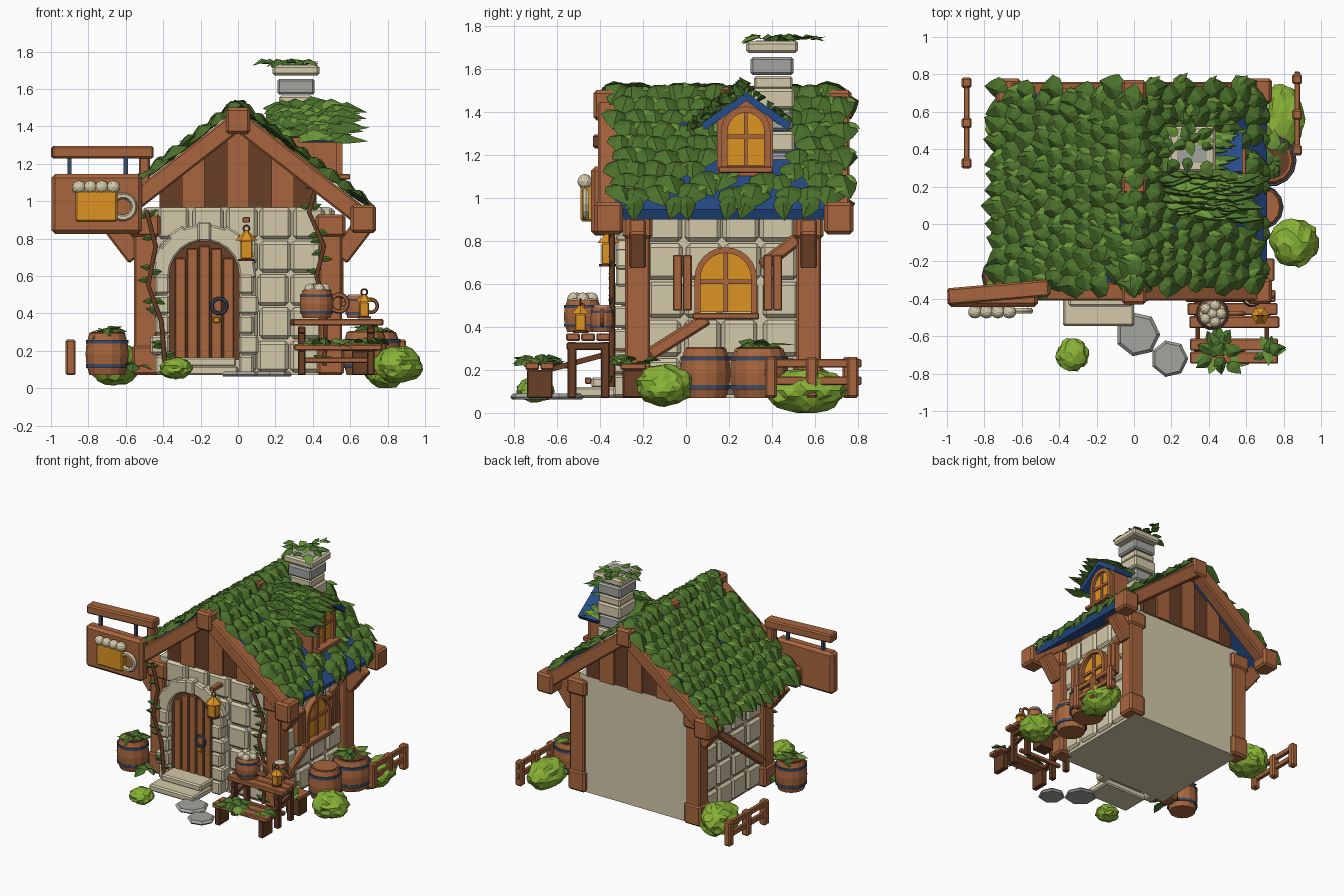
import bpy, bmesh, math, random
from mathutils import Vector, Matrix

if "Cube" in bpy.data.objects:
    bpy.data.objects.remove(bpy.data.objects["Cube"])
random.seed(4)
R = random.uniform

def mat(name, r, g, b):
    m = bpy.data.materials.new(name)
    m.diffuse_color = [((c / 255 + .055) / 1.055) ** 2.4 for c in (r, g, b)] + [1]
    m.use_nodes = True
    m.node_tree.nodes["Principled BSDF"].inputs["Base Color"].default_value = m.diffuse_color
    return m
STONE, WOOD = mat("stone", 212, 202, 170), mat("wood", 168, 102, 62)
DARK, SPRIG = mat("dark_wood", 104, 62, 38), mat("light_leaf", 108, 152, 58)
LEAF, BUSH = mat("leaf_green", 76, 114, 44), mat("bush_green", 136, 178, 54)
AMBER, BLUE = mat("amber", 222, 148, 34), mat("roof_blue", 38, 76, 138)
GREY, IRON = mat("grey_stone", 164, 164, 160), mat("iron", 62, 76, 102)

def finish(name, bm, m, bevel=0):
    bmesh.ops.recalc_face_normals(bm, faces=bm.faces)
    me = bpy.data.meshes.new(name)
    bm.to_mesh(me); bm.free()
    me.materials.append(m)
    o = bpy.data.objects.new(name, me)
    bpy.context.collection.objects.link(o)
    if bevel:
        b = o.modifiers.new("bevel", 'BEVEL')
        b.width, b.segments, b.limit_method = bevel, 1, 'ANGLE'
    return o

def box(name, c, size, m, bevel=.01, rot=None):
    bm = bmesh.new()
    M = Matrix.Translation(c) @ (rot or Matrix()) @ Matrix.Diagonal((*size, 1))
    bmesh.ops.create_cube(bm, size=1, matrix=M)
    return finish(name, bm, m, bevel)

def beam(name, a, b, w, d, m, bevel=.01):
    a, b = Vector(a), Vector(b)
    q = (b - a).to_track_quat('Z', 'Y').to_matrix().to_4x4()
    return box(name, (a + b) / 2, (w, d, (b - a).length), m, bevel, q)

# wall frames: u across, v up, w outwards
FRONT = lambda u, v, w: (u, -w, v)
BACK = lambda u, v, w: (u, w, v)
RIGHT = lambda u, v, w: (w, u, v)
LEFT = lambda u, v, w: (-w, u, v)

def plate(name, side, pts, w0, w1, m, bevel=0):
    bm = bmesh.new()
    lo, hi = [[bm.verts.new(side(u, v, w)) for u, v in pts] for w in (w0, w1)]
    bm.faces.new(lo); bm.faces.new(hi)
    for i in range(len(pts)):
        j = (i + 1) % len(pts)
        bm.faces.new((lo[i], lo[j], hi[j], hi[i]))
    return finish(name, bm, m, bevel)

def rect(u0, u1, v0, v1):
    return [(u0, v0), (u1, v0), (u1, v1), (u0, v1)]

def arch(u, v0, spring, r, n=12):
    arc = [(u + r * math.cos(math.pi * i / n), spring + r * math.sin(math.pi * i / n)) for i in range(n + 1)]
    return [(u + r, v0)] + arc + [(u - r, v0)]

def arch_band(name, side, u, v0, spring, r0, r1, w0, w1, m):
    plate(name, side, arch(u, v0, spring, r1) + arch(u, v0, spring, r0)[::-1], w0, w1, m)

def lathe(name, prof, c, m, n=14):
    bm = bmesh.new()
    rings = [[bm.verts.new((c[0] + r * math.cos(6.28319 * i / n), c[1] + r * math.sin(6.28319 * i / n), c[2] + z))
              for i in range(n)] for r, z in prof]
    for a, b in zip(rings, rings[1:]):
        for i in range(n):
            bm.faces.new((a[i], a[(i + 1) % n], b[(i + 1) % n], b[i]))
    bm.faces.new(rings[0]); bm.faces.new(rings[-1])
    return finish(name, bm, m)

def ring(name, c, r, t, m, rot=(math.pi / 2, 0, 0)):
    bpy.ops.mesh.primitive_torus_add(location=c, rotation=rot, major_radius=r, minor_radius=t, major_segments=14, minor_segments=6)
    o = bpy.context.object
    o.name = name; o.data.materials.append(m)

def ball(name, c, r, m, jitter=0, floor=-9):
    bm = bmesh.new()
    bmesh.ops.create_icosphere(bm, subdivisions=3 if jitter else 2, radius=1)
    for v in bm.verts:
        v.co = Vector(c) + Vector(a * b for a, b in zip(v.co, r)) * R(1 - jitter, 1 + jitter * .4)
        v.co.z = max(v.co.z, floor)
    finish(name, bm, m)

def leaves(name, items, m, hump=.32):
    """items: position, surface normal, tip direction, size, width factor"""
    bm = bmesh.new()
    half = [(.34, -.34), (.5, .02), (.3, .4)]
    out = [(0, -.45)] + half + [(0, .78)] + [(-x, y) for x, y in half[::-1]]
    for p, n, d, s, wf in items:
        n, d = Vector(n).normalized(), Vector(d).normalized()
        x = d.cross(n).normalized(); n = x.cross(d)
        f = lambda a, b, c: bm.verts.new(Vector(p) + s * (x * a * wf + d * b + n * c))
        edge = [f(a, b, .04) for a, b in out]
        top = f(0, 0, hump)
        for i in range(8):
            bm.faces.new((top, edge[i], edge[(i + 1) % 8]))
        bm.faces.new(edge[::-1])
    return finish(name, bm, m)

def tuft(name, c, r, count, s=.1, h=.03):
    items = [], []
    for i in range(count):
        a, k = R(0, 6.28), R(.15, 1) * r
        d = Vector((math.cos(a), math.sin(a), R(-.5, .3)))
        items[i % 4 == 0].append((Vector(c) + Vector((d.x * k, d.y * k, R(0, h))), (R(-.4, .4), R(-.4, .4), 1), d, s * R(.7, 1.1), .9))
    leaves(name, items[0], LEAF); leaves(name + "_tips", items[1], SPRIG, .1)

# house body, gables and back wall
box("wall_core", (0, .175, .52), (.98, .85, .9), STONE, 0)
for nm, side, w in (("front", FRONT, .25), ("back", BACK, .6)):
    for i in range(7):
        a = -.42 + i * .12
        top = lambda u: 1.42 - .79 * abs(u)
        pts = [(a, .965), (a + .12, .965), (a + .12, top(a + .12))] + ([(0, top(0))] if i == 3 else []) + [(a, top(a))]
        plate(nm + "_gable_plank", side, pts, w - .03, w + (.025 if i % 2 else .01), WOOD if i % 2 else DARK)
plate("back_wall", BACK, rect(-.45, .45, .07, .97), .58, .605, STONE)
# stone blocks on front and sides
for nm, side, u0, n, w in (("front", FRONT, -.43, 5, .25), ("right", RIGHT, -.19, 4, .49), ("left", LEFT, -.19, 4, .49)):
    for row in range(5):
        for i in range(n):
            z, u, b = .08 + row * .178, u0 + i * .178 + R(-.01, .01), .178
            plate(nm + "_wall_block", side, rect(u + .005, u + b - .005, z + .005, z + .173), w - .01, w + .028, STONE, .018)
# corner posts with base, head and eave bracket
for s in (-1, 1):
    for y in (-.225, .57):
        box("corner_post", (s * .495, y, .5), (.12, .115, .86), WOOD)
        box("post_base", (s * .495, y, .15), (.145, .135, .16), WOOD, .015)
        box("post_head", (s * .495, y, .87), (.16, .14, .12), WOOD, .015)
        beam("eave_bracket", (s * .54, y, .7), (s * .67, y, .87), .08, .11, WOOD)
# roof: blue slabs, gable beams and end caps
for s in (-1, 1):
    plate("roof_slab", BACK, [(0, 1.48), (s * .71, .945), (s * .69, .9), (0, 1.42)], -.33, .7, BLUE)
    for y in (-.36, .71):
        beam("gable_beam", (0, y, 1.43), (s * .68, y, .9), .1, .1, WOOD)
        box("eave_cap", (s * .67, y, .905), (.135, .135, .15), WOOD, .015)
for y, h in ((-.365, 1.43), (.705, 1.43), (.205, 1.445)):
    box("ridge_cap", (0, y, h), (.13, .13 if y != .205 else .09, .14), WOOD, .015)
th = math.atan(.77)
C, S = math.cos(th), math.sin(th)
roof, sprigs = [], []
for s in (-1, 1):
    for i in range(10):
        for j in range(12):
            d = .03 + i * .097 + R(-.015, .015)
            y = -.32 + (j + .5 * (i % 2)) * .09 + R(-.015, .015)
            x, z = s * d * C, 1.505 - d * S
            if s > 0 and ((.25 < x < .53 and .12 < y < .43) or (.2 < x < .42 and .28 < y < .52)):
                continue
            if s > 0 and (i > 8 or i > 6 and R(0, 1) < .3):
                continue
            n = Vector((s * S, R(-.25, .25), C))
            t = Vector((s * C, R(-.45, .45), -S + R(-.15, .15)))
            roof.append(((x, y, z), n, t, R(.125, .155), 1.05))
            if R(0, 1) < .6:
                sprigs.append(((x, y + .045, z + .025), n, t + Vector((0, R(-.8, .8), R(.1, .5))), .07, .6))
leaves("roof_ivy", roof, LEAF); leaves("roof_sprigs", sprigs, SPRIG, .1)
leaves("eave_ivy", [((-R(.68, .74), -.28 + i * .08, R(.92, .97)), (-1, 0, .6), (-.5, R(-.6, .6), -1), .1, .8) for i in range(12)]
       + [((.7, y, .965), (1, 0, .8), (.3, R(-.6, .6), -1), .1, .9) for y in (-.24, -.05, .0, .2, .28, .45, .58)], LEAF)
# dormer
plate("dormer_body", RIGHT, [(.145, 1.1), (.405, 1.1), (.405, 1.36), (.275, 1.46), (.145, 1.36)], .15, .53, WOOD)
plate("dormer_pane", RIGHT, arch(.278, 1.15, 1.31, .09), .52, .538, AMBER)
arch_band("dormer_frame", RIGHT, .278, 1.14, 1.31, .085, .115, .5, .56, WOOD)
plate("dormer_mullion", RIGHT, rect(.269, .287, 1.15, 1.4), .53, .55, WOOD)
plate("dormer_bar", RIGHT, rect(.19, .366, 1.275, 1.295), .53, .55, WOOD)
plate("dormer_sill", RIGHT, rect(.15, .405, 1.115, 1.145), .5, .6, WOOD, .005)
for k in (-1, 1):
    plate("dormer_roof", RIGHT, [(.28, 1.49), (.28 + k * .21, 1.345), (.28 + k * .19, 1.315), (.28, 1.45)], .34 if k < 0 else .42, .58, BLUE)
    plate("dormer_roof_back", RIGHT, [(.28, 1.48), (.28 + k * .17, 1.365), (.28 + k * .15, 1.34), (.28, 1.45)], .15, .43, LEAF)
grass = [], []
for i in range(100):
    k = R(0, .25) if i % 5 else -R(.01, .2)
    x = R(.2, .58) if k > 0 else R(.42, .5)
    grass[i % 3 == 0].append(((x, .28 - k, 1.515 - .8 * abs(k)), (0, -.5, 1), (1, R(-.25, .25), R(-.15, .25)), R(.12, .18) if k > 0 else .1, .4))
leaves("dormer_grass", grass[0], LEAF); leaves("dormer_grass_tips", grass[1], SPRIG)
# chimney
for i in range(5):
    box("chimney_block", (.31, .405, 1.06 + i * .1), (.2 - .02 * (i % 2), .2 - .02 * (i % 2), .094), GREY if i % 2 else STONE, .012)
box("chimney_collar", (.31, .405, 1.535), (.18, .18, .06), STONE, .01)
box("chimney_neck", (.31, .4, 1.612), (.2, .2, .085), GREY, .012)
box("chimney_top", (.31, .4, 1.7), (.25, .24, .055), STONE, .012)
box("chimney_mouth", (.31, .4, 1.728), (.16, .15, .008), GREY, 0)
tuft("chimney_ivy", (.29, .44, 1.73), .17, 20, .08, .012)
# front door with stone arch and steps
u = -.18
plate("door_back", FRONT, arch(u, .15, .6, .19), .25, .285, DARK)
for i in range(5):
    a = u - .16 + i * .064
    h = .6 + math.sqrt(max(0, .16 ** 2 - (a + .032 - u) ** 2))
    plate("door_plank", FRONT, rect(a + .004, a + .06, .16, h), .28, .3, WOOD, .004)
ring("door_ring", (-.1, -.315, .44), .04, .01, IRON)
box("door_lock", (-.115, -.305, .365), (.035, .02, .03), AMBER, .004)
for i in range(11):
    a, r = math.pi * (i + .5) / 11, .275 + .015 * (i % 2)
    beam("arch_stone", (u + .185 * math.cos(a), -.29, .6 + .185 * math.sin(a)),
         (u + r * math.cos(a), -.29, .6 + r * math.sin(a)), .072, .1, STONE, .01)
for s in (-1, 1):
    for i in range(5):
        box("jamb_stone", (u + s * (.225 + .012 * (i % 2)), -.29, .125 + i * .107), (.08 + .024 * (i % 2), .1, .102), STONE, .012)
box("lower_step", (-.19, -.43, .095), (.38, .23, .05), STONE)
box("upper_step", (-.18, -.36, .14), (.34, .16, .05), STONE)
# right window with shutters, braces
plate("window_pane", RIGHT, arch(.185, .47, .625, .125), .49, .535, AMBER)
arch_band("window_frame", RIGHT, .185, .46, .625, .118, .145, .49, .565, WOOD)
plate("window_mullion", RIGHT, rect(.175, .195, .47, .75), .5, .55, WOOD)
plate("window_bar", RIGHT, rect(.06, .31, .6, .62), .5, .55, WOOD)
plate("window_sill", RIGHT, rect(.03, .34, .435, .465), .49, .585, WOOD, .005)
for a in (-.06, -.015, .36, .405):
    plate("shutter_board", RIGHT, rect(a, a + .042, .475, .735), .5, .56, WOOD, .005)
beam("right_brace_low", (.525, -.17, .27), (.525, .1, .44), .05, .06, WOOD)
beam("right_brace_high", (.525, .35, .68), (.525, .52, .81), .05, .06, WOOD)
beam("left_brace", (-.525, -.17, .27), (-.525, .53, .82), .05, .06, WOOD)
# hanging sign with mug
tilt = Matrix.Rotation(math.radians(5), 4, 'Z')
box("sign_board", (-.755, -.4, .985), (.485, .085, .32), WOOD, .02)
box("sign_beam", (-.725, -.365, 1.262), (.545, .09, .065), WOOD, .01, tilt)
beam("sign_strut", (-.5, -.33, 1.0), (-.5, -.33, 1.24), .06, .06, WOOD)
for x in (-.9, -.6):
    beam("sign_hanger", (x, -.385, 1.13), (x, -.385, 1.24), .022, .022, IRON, 0)
plate("sign_mug", FRONT, rect(-.87, -.645, .89, 1.06), .43, .49, AMBER, .01)
for i in range(4):
    ball("sign_foam", (-.85 + i * .061, -.47, 1.075), (.038, .035, .036), STONE)
ring("sign_mug_handle", (-.615, -.465, .97), .06, .017, STONE)

# barrels, mugs and lanterns
def barrel(name, x, y, z, r, h, top=DARK):
    lathe(name, [(r * .82, 0), (r * .96, h * .25), (r, h * .5), (r * .96, h * .75), (r * .82, h)], (x, y, z), WOOD)
    for k in (.17, .75):
        lathe(name + "_hoop", [(r * .9, h * k), (r * .985, h * k), (r * .985, h * (k + .09)), (r * .9, h * (k + .09))], (x, y, z), IRON)
    lathe(name + "_lid", [(r * .74, h), (r * .74, h + .006)], (x, y, z), top)
barrel("left_barrel", -.7, -.28, .07, .115, .225)
barrel("right_barrel", .68, .09, .07, .12, .23, WOOD)
barrel("back_barrel", .73, .34, .07, .14, .23)
tuft("left_barrel_ivy", (-.7, -.28, .28), .09, 16, .09)
tuft("back_barrel_ivy", (.73, .34, .29), .1, 18, .09)
barrel("large_mug", .42, -.48, .375, .09, .15, STONE)
for i in range(6):
    a, k = i * 1.2566, .045 if i < 5 else 0
    ball("mug_foam", (.42 + k * math.cos(a), -.48 + k * math.sin(a), .53), (.03, .03, .03), STONE)
ring("large_mug_handle", (.54, -.48, .455), .045, .013, WOOD)
barrel("small_mug", .63, -.39, .375, .055, .12, STONE)
ring("small_mug_handle", (.71, -.39, .44), .035, .01, WOOD)

def lantern(x, y, z, k=1):
    box("lantern_glass", (x, y, z + .06 * k), (.065 * k, .065 * k, .1 * k), AMBER, .005)
    lathe("lantern_base", [(.045 * k, 0), (.045 * k, .012)], (x, y, z), DARK, 8)
    lathe("lantern_hood", [(.06 * k, .11 * k), (.02 * k, .15 * k), (.012, .16 * k)], (x, y, z), AMBER, 6)
    ring("lantern_loop", (x, y, z + .16 * k + .014), .016, .005, DARK)
lantern(.045, -.36, .68); lantern(.675, -.49, .372, .8)
box("lantern_arm", (.045, -.32, .9), (.04, .13, .03), WOOD, .005)
# table, benches
for i in range(3):
    box("table_plank", (.527 + .01 * (i - 1), -.385 - i * .07, .352), (.48, .064, .035), WOOD, .006)
for x in (.34, .71):
    box("table_rail", (x, -.455, .31), (.04, .2, .035), DARK, .005)
    for y in (-.375, -.53):
        box("table_leg", (x, y, .2), (.04, .04, .26), DARK, .005)
    box("bench_leg", (x, -.68, .135), (.04, .12, .13), DARK, .005)
    beam("bench_brace", (x, -.64, .2), (x, -.38, .27), .025, .025, DARK, 0)
for y in (-.645, -.715):
    box("bench_plank", (.535, y, .218), (.47, .064, .035), WOOD, .006)
box("table_stretcher", (.525, -.455, .15), (.38, .03, .03), WOOD, .005)
box("rear_bench_seat", (.65, -.245, .215), (.2, .12, .03), WOOD, .006)
box("rear_bench_leg", (.67, -.245, .135), (.12, .1, .13), DARK, .006)
tuft("bench_ivy", (.45, -.69, .22), .11, 20, .09)
tuft("bench_end_ivy", (.72, -.68, .22), .06, 9, .08)
tuft("rear_bench_ivy", (.65, -.245, .22), .09, 11, .08)
# fences
for x, y0 in ((.872, .395), (-.895, .325)):
    for i in range(3):
        box("fence_post", (x, y0 + i * (.19 if x > 0 else .215), .165), (.055, .055, .19), WOOD)
    for z in (.15, .23):
        box("fence_rail", (x, y0 + .2, z), (.03, .44, .04), WOOD, .005)
# bushes and paving
ball("right_bush", (.86, -.1, .125), (.135, .135, .1), BUSH, .14, .025)
ball("back_right_bush", (.79, .56, .105), (.12, .19, .107), BUSH, .14, 0)
ball("back_left_bush", (-.66, .53, .13), (.14, .16, .12), BUSH, .14, .015)
ball("front_bush", (-.33, -.7, .105), (.09, .09, .06), BUSH, .14, .045)
tuft("post_ivy", (-.55, -.3, .1), .1, 10, .09)
for x, y, r in ((.02, -.59, .12), (.19, -.72, .1)):
    lathe("paving_stone", [(r * .9, 0), (r, .012), (r * .85, .028)], (x, y, .062), GREY, 7)
# climbing vines
for nm, path in (("left", [(-.49, .95), (-.44, .76), (-.48, .55), (-.41, .36), (-.39, .12)]),
                 ("right", [(.43, 1.12), (.38, .94), (.46, .76), (.42, .6), (.47, .4), (.46, .12)])):
    cu = bpy.data.curves.new(nm + "_vine", 'CURVE')
    cu.dimensions, cu.bevel_depth, cu.bevel_resolution = '3D', .014, 1
    sp = cu.splines.new('POLY'); sp.points.add(len(path) - 1)
    for p, (x, z) in zip(sp.points, path):
        p.co = (x, -.345, z, 1)
    cu.materials.append(DARK)
    bpy.context.collection.objects.link(bpy.data.objects.new(nm + "_vine", cu))
    items = []
    for (x, z), (X, Z) in zip(path, path[1:]):
        for k in (-1, 1, -1):
            t = R(0, 1)
            items.append(((x + (X - x) * t + k * .025, -.345, z + (Z - z) * t), (0, -1, .2), (k, -.2, R(-.6, .6)), .05, .7))
    leaves(nm + "_vine_leaves", items, LEAF)
